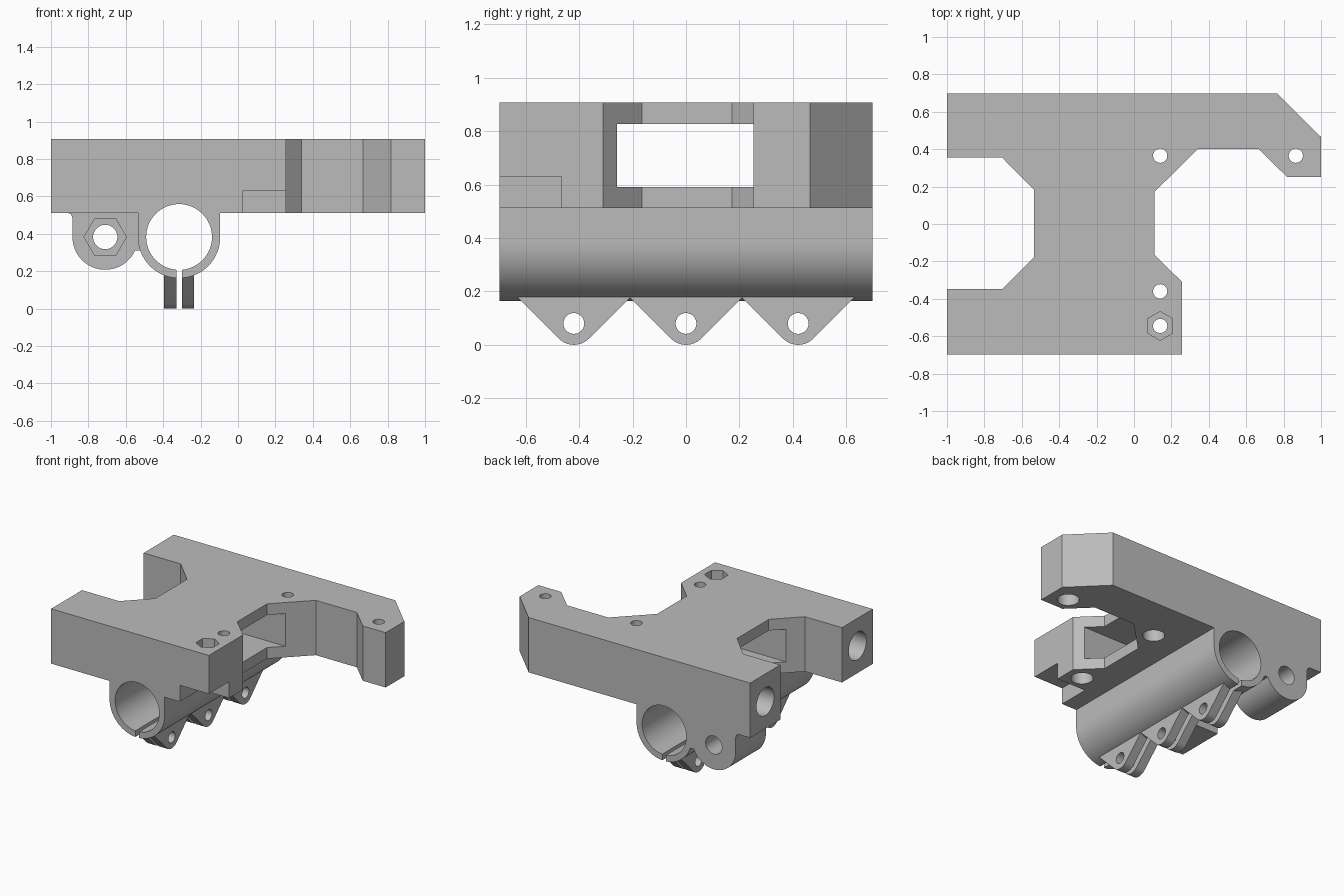
import bpy, bmesh
from math import sin, cos, pi, radians, sqrt
from mathutils import Vector

if "Cube" in bpy.data.objects:
    bpy.data.objects.remove(bpy.data.objects["Cube"])

grey = bpy.data.materials.new("plain_grey")
grey.use_nodes = True
GREY = (0.5, 0.5, 0.5, 1)
grey.diffuse_color = GREY
grey.node_tree.nodes["Principled BSDF"].inputs["Base Color"].default_value = GREY

# Where a profile point (u, v) and a depth d lie for each extrusion axis
PLACE = {"x": lambda u, v, d: (d, u, v),
         "y": lambda u, v, d: (u, d, v),
         "z": lambda u, v, d: (u, v, d)}


def prism(name, profile, axis, start, end):
    """Extrude a closed 2D profile along an axis."""
    bm = bmesh.new()
    face = bm.faces.new([bm.verts.new(PLACE[axis](u, v, start)) for u, v in profile])
    grown = bmesh.ops.extrude_face_region(bm, geom=[face])["geom"]
    move = Vector(PLACE[axis](0, 0, end - start))
    bmesh.ops.translate(bm, vec=move, verts=[g for g in grown if isinstance(g, bmesh.types.BMVert)])
    bmesh.ops.recalc_face_normals(bm, faces=bm.faces)
    mesh = bpy.data.meshes.new(name)
    bm.to_mesh(mesh)
    bm.free()
    mesh.materials.append(grey)
    obj = bpy.data.objects.new(name, mesh)
    bpy.context.collection.objects.link(obj)
    return obj


def arc(u, v, r, a0=0, a1=360, n=64):
    steps = n if a1 - a0 == 360 else n + 1
    angles = [radians(a0 + (a1 - a0) * i / n) for i in range(steps)]
    return [(u + r * cos(a), v + r * sin(a)) for a in angles]


def rect(u0, u1, v0, v1):
    return [(u0, v0), (u1, v0), (u1, v1), (u0, v1)]


def combine(obj, other, operation):
    """Boolean a helper solid into obj, then drop the helper."""
    mod = obj.modifiers.new("join", "BOOLEAN")
    mod.operation, mod.solver, mod.object = operation, "EXACT", other
    result = bpy.data.meshes.new_from_object(
        obj.evaluated_get(bpy.context.evaluated_depsgraph_get()))
    obj.modifiers.clear()
    obj.data = result
    bpy.data.objects.remove(other)


def add(*args):
    combine(body, prism(*args), "UNION")


def cut(*args):
    combine(body, prism("cutter", *args), "DIFFERENCE")


BOTTOM, TOP, BACK = 0.512, 0.907, 0.698
TUBE_X, AXIS_Z, BOSS_X, SCREW_X = -0.315, 0.383, -0.71, 0.14

# Carriage plate with its two arms on the left and the long hooked arm
body = prism("carriage_body", [
    (-1, -BACK), (0.257, -BACK), (0.257, -0.31), (0.11, -0.165), (0.11, 0.172),
    (0.34, 0.4), (0.667, 0.4), (0.818, 0.252), (1, 0.252), (1, 0.465), (0.765, BACK),
    (-1, BACK), (-1, 0.355), (-0.705, 0.355), (-0.535, 0.183), (-0.535, -0.177),
    (-0.705, -0.347), (-1, -0.347)], "z", BOTTOM, TOP)

# Clamp tube under the plate
add("clamp_tube", arc(TUBE_X, AXIS_Z, 0.22, 180, 360)
    + [(TUBE_X + 0.22, 0.53), (TUBE_X - 0.22, 0.53)], "y", -BACK, BACK)

# Nut boss below the rear arm, with a web to the tube
add("nut_boss", arc(BOSS_X, AXIS_Z, 0.175, 180, 360)
    + [(-0.535, 0.53), (-0.91, 0.53), (-0.91, BOTTOM), (-0.893, 0.505), (-0.885, 0.485)],
    "y", 0.355, BACK)
add("boss_web", rect(-0.6, -0.5, 0.31, 0.53), "y", 0.355, BACK)

# Three pairs of clamp ears with rounded tips
TIP = 0.08
for y in (-0.42, 0, 0.42):
    ear = arc(y, TIP, TIP, 225, 315, 16)
    half = TIP * sqrt(2) + 0.2 - TIP
    ear += [(y + half, 0.2), (y - half, 0.2)]
    for x in (-0.395, -0.3):
        add("clamp_ear", ear, "x", x, x + 0.066)
    cut(arc(y, TIP, 0.039, n=32), "x", -0.5, -0.1)

# Tube bore and clamping slit
cut(arc(TUBE_X, AXIS_Z, 0.176), "y", -0.8, 0.8)
cut(rect(-0.329, -0.3, -0.1, 0.3), "y", -0.8, 0.8)

# Boss hole and its hexagonal nut pocket
cut(arc(BOSS_X, AXIS_Z, 0.065, n=48), "y", 0.3, 0.8)
cut(arc(BOSS_X, AXIS_Z, 0.113, n=6), "y", 0.3, 0.47)

# Window running sideways through the web
cut(rect(-0.258, 0.258, 0.592, 0.827), "x", -0.9, 0.5)

# Blind rod sockets in the left arm ends
for y in (-0.524, 0.526):
    cut(arc(y, 0.708, 0.1), "x", -1.1, 0)

# Relief under the front right corner
cut(rect(0.025, 0.4, -0.8, -0.467), "z", 0.4, 0.63)

# Counterbored screw holes
for x, y in ((SCREW_X, 0.365), (SCREW_X, -0.36), (0.865, 0.365)):
    cut(arc(x, y, 0.038, n=32), "z", 0.4, 1)
    cut(arc(x, y, 0.072, n=32), "z", 0.4, 0.75)

# Front screw hole with a hexagonal pocket on top
cut(arc(SCREW_X, -0.545, 0.038, n=32), "z", 0.4, 1)
cut(arc(SCREW_X, -0.545, 0.077, 30, 390, 6), "z", 0.8, 1)

# Smooth the round walls, keep the edges crisp
bpy.ops.object.select_all(action="DESELECT")
body.select_set(True)
bpy.context.view_layer.objects.active = body
bpy.ops.object.shade_smooth_by_angle(angle=radians(30))
